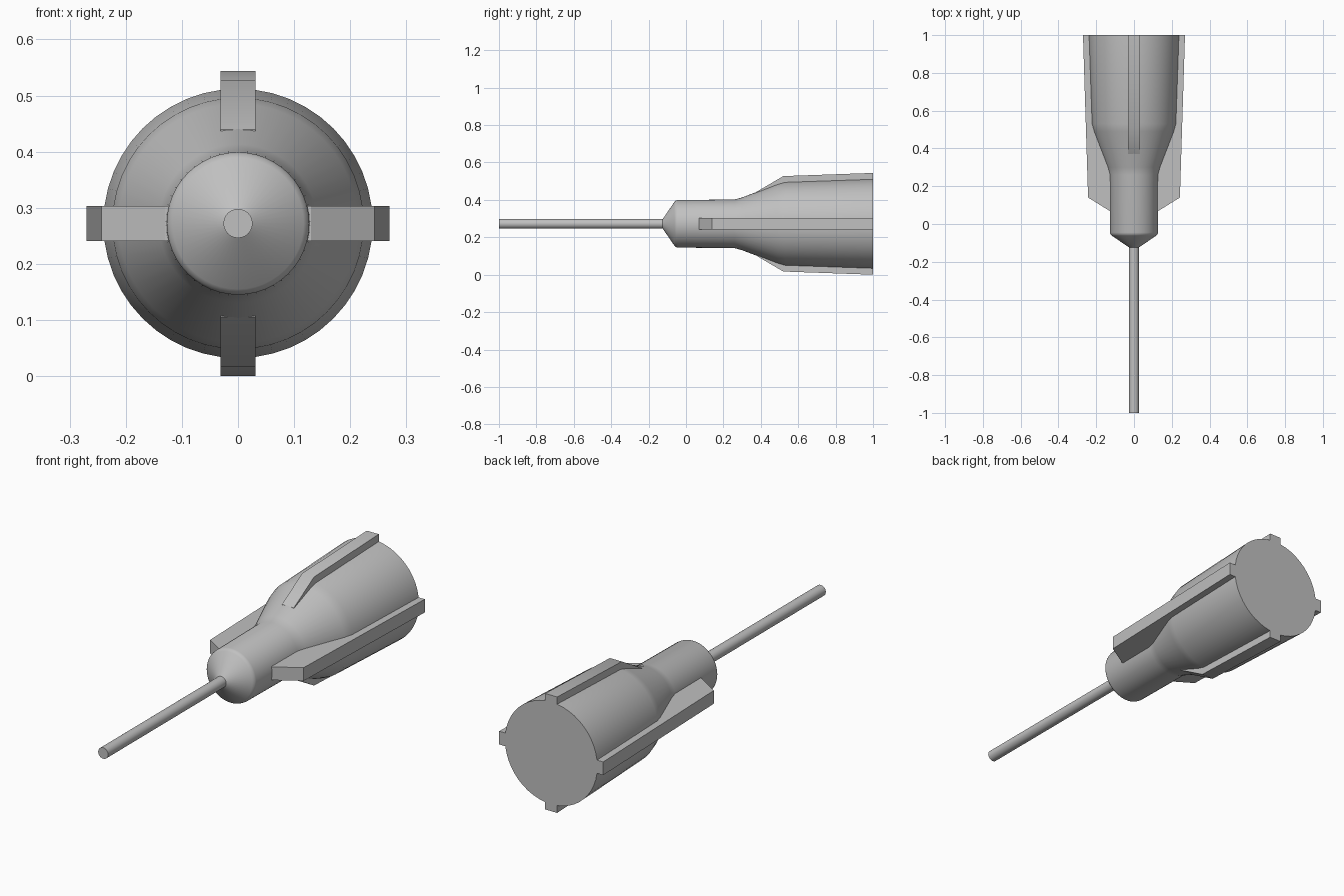
import bpy
import bmesh
import math
from mathutils import Matrix, Vector

AXIS_Z = 0.272
FIN_HALF_WIDTH = 0.031

cube = bpy.data.objects.get("Cube")
if cube:
    bpy.data.objects.remove(cube, do_unlink=True)

grey = bpy.data.materials.new("plain grey")
grey.use_nodes = True
colour = (0.53, 0.53, 0.53, 1)
grey.diffuse_color = colour
grey.node_tree.nodes["Principled BSDF"].inputs["Base Color"].default_value = colour


def finish(name, bm):
    """Turn a mesh built around the y axis into a placed, shaded object."""
    bmesh.ops.remove_doubles(bm, verts=bm.verts, dist=0.0001)
    bmesh.ops.recalc_face_normals(bm, faces=bm.faces)
    mesh = bpy.data.meshes.new(name)
    bm.to_mesh(mesh)
    bm.free()
    mesh.materials.append(grey)
    obj = bpy.data.objects.new(name, mesh)
    obj.location.z = AXIS_Z
    bpy.context.collection.objects.link(obj)
    bpy.ops.object.select_all(action="DESELECT")
    obj.select_set(True)
    bpy.context.view_layer.objects.active = obj
    bpy.ops.object.shade_smooth_by_angle(angle=math.radians(30))


def lathe(name, profile, sides):
    """Revolve (y, radius) points around the y axis."""
    bm = bmesh.new()
    verts = [bm.verts.new((r, y, 0)) for y, r in profile]
    edges = [bm.edges.new(pair) for pair in zip(verts, verts[1:])]
    bmesh.ops.spin(bm, geom=verts + edges, cent=(0, 0, 0), axis=(0, 1, 0),
                   angle=math.tau, steps=sides, use_merge=True)
    finish(name, bm)


def fin(name, profile, angle):
    """Extrude a (y, radius) outline to the fin width and turn it into place."""
    bm = bmesh.new()
    face = bm.faces.new([bm.verts.new((r, y, -FIN_HALF_WIDTH)) for y, r in profile])
    extruded = bmesh.ops.extrude_face_region(bm, geom=[face])["geom"]
    moved = [v for v in extruded if isinstance(v, bmesh.types.BMVert)]
    bmesh.ops.translate(bm, verts=moved, vec=Vector((0, 0, 2 * FIN_HALF_WIDTH)))
    bmesh.ops.rotate(bm, verts=bm.verts, cent=(0, 0, 0),
                     matrix=Matrix.Rotation(math.radians(angle), 3, "Y"))
    finish(name, bm)


# Hub: conical nose, narrow neck, flared shoulder and closed socket
lathe("hub", [(-0.125, 0), (-0.125, 0.025), (-0.062, 0.117), (-0.055, 0.124),
              (-0.045, 0.127), (0.26, 0.13), (0.30, 0.141), (0.49, 0.213),
              (0.53, 0.224), (1, 0.24), (1, 0)], 48)

# Thin tube
lathe("needle", [(-1, 0), (-1, 0.026), (-0.11, 0.026), (-0.11, 0)], 24)

# Long side fins reach along the neck; short ones stop at the shoulder
long_fin = [(0.07, 0.1), (0.07, 0.13), (0.14, 0.243), (1, 0.27), (1, 0.2)]
short_fin = [(0.37, 0.1), (0.37, 0.167), (0.52, 0.255), (1, 0.272), (1, 0.2)]
fin("left_fin", long_fin, 0)
fin("right_fin", long_fin, 180)
fin("top_fin", short_fin, -90)
fin("bottom_fin", short_fin, 90)
